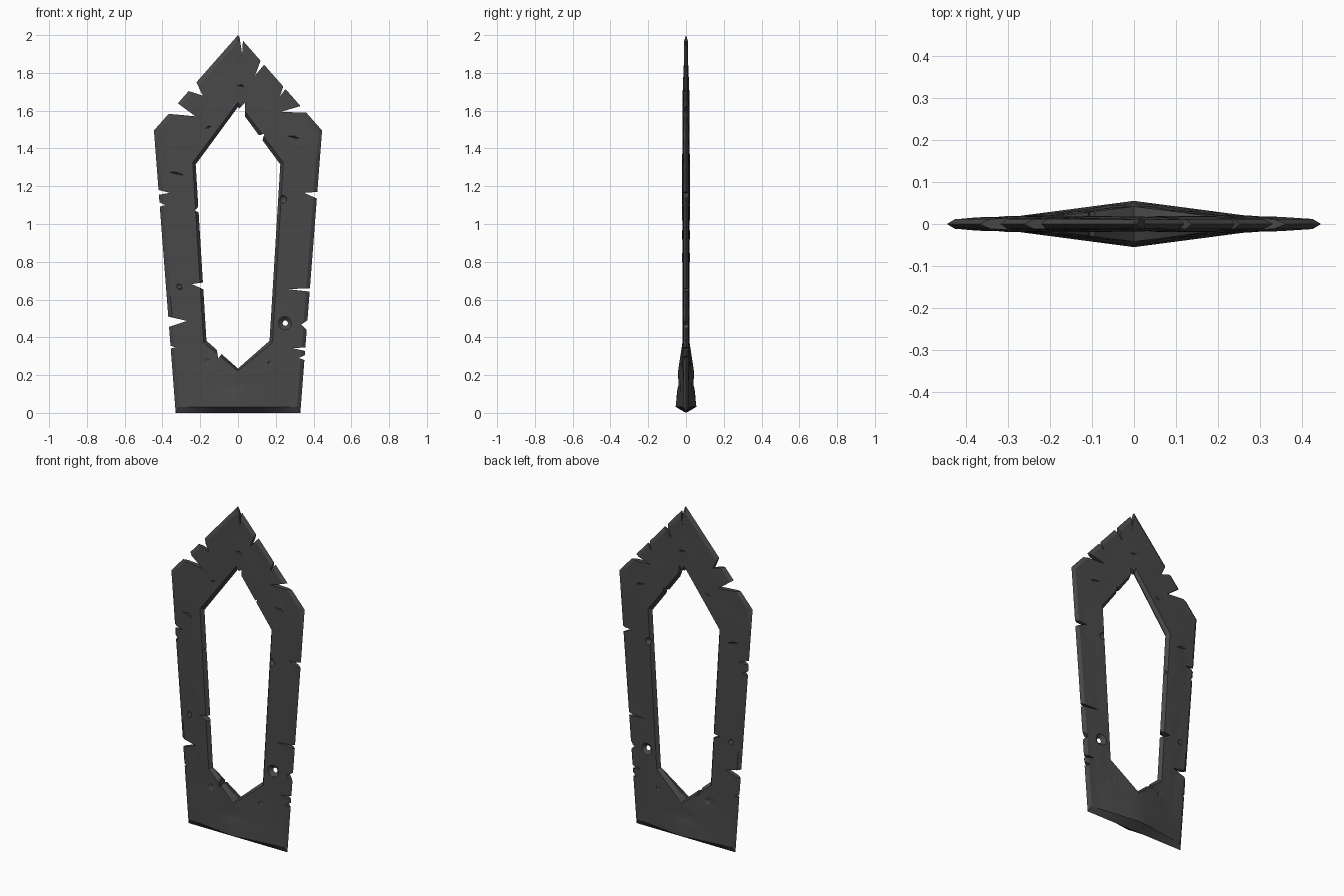
import bpy, bmesh, math, random
from mathutils import Vector

if "Cube" in bpy.data.objects:
    bpy.data.objects.remove(bpy.data.objects["Cube"])

random.seed(4)
stone = bpy.data.materials.new("dark_stone")
stone.diffuse_color = (0.065, 0.065, 0.065, 1)
stone.use_nodes = True
stone.node_tree.nodes["Principled BSDF"].inputs["Base Color"].default_value = stone.diffuse_color


def lerp(a, b, f):
    return a + (b - a) * f


# Frame stations of the right half, from bottom centre to tip:
# outer ridge x,z | outer bevel x,z,thickness | inner bevel x,z,thickness | inner ridge x,z
STATIONS = [
    (0, 0, 0, .032, .055, 0, .222, .042, 0, .235),
    (.33, 0, .312, .032, .014, .182, .372, .019, .167, .382),
    (.445, 1.495, .425, 1.487, .012, .24, 1.325, .020, .224, 1.315),
    (0, 2, 0, 1.965, .011, 0, 1.645, .018, 0, 1.62),
]
STEPS = (5, 10, 6)
CROSS = 6


def build_stations():
    half = []
    for a, b, n in zip(STATIONS, STATIONS[1:], STEPS):
        half += [[lerp(p, q, i / n) for p, q in zip(a, b)] for i in range(n)]
    half.append(list(STATIONS[-1]))
    left = [[-v if i in (0, 2, 5, 8) else v for i, v in enumerate(s)] for s in half[-2:0:-1]]
    return half + left


def section(s):
    """Closed lens-like section: ridge, front face, inner ridge, back face."""
    front = []
    for j in range(CROSS + 1):
        f = j / CROSS
        x, z, t = lerp(s[2], s[5], f), lerp(s[3], s[6], f), lerp(s[4], s[7], f)
        if 0 < j < CROSS:
            t += random.uniform(-.0022, .0018)
        t -= .011 * max(0, 1 - abs(z - .15) / .03) * max(0, 1 - abs(x) / .14)
        front.append((x, t, z))
    return ([(s[0], 0, s[1])] + [(x, -t, z) for x, t, z in front] + [(s[8], 0, s[9])]
            + [(x, t, z) for x, t, z in reversed(front)])


def add_object(name, bm):
    bmesh.ops.recalc_face_normals(bm, faces=bm.faces)
    me = bpy.data.meshes.new(name)
    bm.to_mesh(me)
    bm.free()
    me.materials.append(stone)
    ob = bpy.data.objects.new(name, me)
    bpy.context.collection.objects.link(ob)
    return ob


# Faceted stone ring
bm = bmesh.new()
rings = [[bm.verts.new(p) for p in section(s)] for s in build_stations()]
for k, r in enumerate(rings):
    q = rings[(k + 1) % len(rings)]
    for i in range(len(r)):
        j = (i + 1) % len(r)
        bm.faces.new((r[i], r[j], q[j], q[i]))
bmesh.ops.triangulate(bm, faces=bm.faces)
frame = add_object("stone_frame", bm)

# Notches through the edge: mouth start x,z | apex x,z | mouth end x,z
NOTCHES = [
    (-.22, 1.75, -.187, 1.68, -.25, 1.70),
    (-.32, 1.64, -.225, 1.57, -.365, 1.583),
    (-.422, 1.18, -.36, 1.165, -.418, 1.155),
    (-.414, 1.115, -.385, 1.10, -.413, 1.092),
    (-.37, .51, -.27, .487, -.367, .455),
    (-.357, .355, -.33, .348, -.356, .34),
    (.008, 1.99, .022, 1.90, .026, 1.97),
    (.12, 1.866, .09, 1.785, .138, 1.843),
    (.24, 1.73, .222, 1.675, .252, 1.715),
    (.333, 1.625, .225, 1.593, .36, 1.59),
    (.42, 1.17, .35, 1.165, .417, 1.135),
    (.381, .66, .265, .655, .38, .642),
    (.367, .49, .335, .468, .363, .44),
    (.356, .347, .292, .342, .355, .328),
    (.353, .305, .322, .291, .351, .28),
    (.006, 1.61, .036, 1.64, .037, 1.572),
    (.112, 1.47, .14, 1.478, .13, 1.445),
    (-.205, 1.1, -.228, 1.07, -.204, 1.06),
    (-.187, .69, -.245, .682, -.185, .655),
    (-.112, .335, -.105, .288, -.088, .31),
]
# Surface gouges x,z to x,z
GOUGES = [
    (-.41, 1.285, -.27, 1.255), (-.03, 1.74, .05, 1.725), (-.02, 1.9, .04, 1.885),
    (-.19, 1.50, -.13, 1.52), (.24, 1.47, .34, 1.45), (-.28, .665, -.33, .65),
]
# Round dimples x,z,radius,centre depth
DIMPLES = [(-.165, .275, .034, .050), (.17, .262, .022, .042),
           (.238, 1.13, .022, .026), (-.312, .67, .016, .024)]

bm = bmesh.new()
for n in NOTCHES:
    apex = Vector((n[2], 0, n[3]))
    tri = [apex] + [apex + (Vector((x, 0, z)) - apex) * 1.3 for x, z in (n[:2], n[4:])]
    lo, hi = [[bm.verts.new((p.x, y, p.z)) for p in tri] for y in (-.1, .1)]
    bm.faces.new(lo)
    bm.faces.new(hi[::-1])
    for i in range(3):
        j = (i + 1) % 3
        bm.faces.new((lo[i], hi[i], hi[j], lo[j]))

for x1, z1, x2, z2 in GOUGES:
    a, b = Vector((x1, 0, z1)), Vector((x2, 0, z2))
    d = (b - a).normalized()
    w = Vector((-d.z, 0, d.x)) * .012
    for s in (-1, 1):
        up = Vector((0, s, 0))
        m = a.lerp(b, .6)
        pts = [a + up * .022, b + up * .022, m + w + up * .021, m - w * .5 + up * .021,
               m + up * .009, m + up * .05]
        bmesh.ops.convex_hull(bm, input=[bm.verts.new(p) for p in pts])

for x, z, r, y in DIMPLES:
    for s in (-1, 1):
        ball = bmesh.ops.create_uvsphere(bm, u_segments=14, v_segments=8, radius=r)["verts"]
        bmesh.ops.translate(bm, verts=ball, vec=(x, s * y, z))

# Countersunk through hole
hole = [[bm.verts.new((.25 + r * math.cos(a * math.tau / 16), y, .475 + r * math.sin(a * math.tau / 16)))
         for a in range(16)] for y, r in ((-.03, .05), (0, .014), (.03, .05))]
bm.faces.new(hole[0])
bm.faces.new(hole[2][::-1])
for p, q in zip(hole, hole[1:]):
    for i in range(16):
        j = (i + 1) % 16
        bm.faces.new((p[i], p[j], q[j], q[i]))
cutter = add_object("damage_cutter", bm)
cutter.hide_render = True

# Carve the damage
mod = frame.modifiers.new("damage", 'BOOLEAN')
mod.operation = 'DIFFERENCE'
mod.solver = 'EXACT'
mod.use_self = True
mod.object = cutter
bpy.context.view_layer.objects.active = frame
frame.select_set(True)
bpy.ops.object.modifier_apply(modifier=mod.name)
bpy.data.objects.remove(cutter)
bpy.ops.object.shade_smooth_by_angle(angle=math.radians(25))
